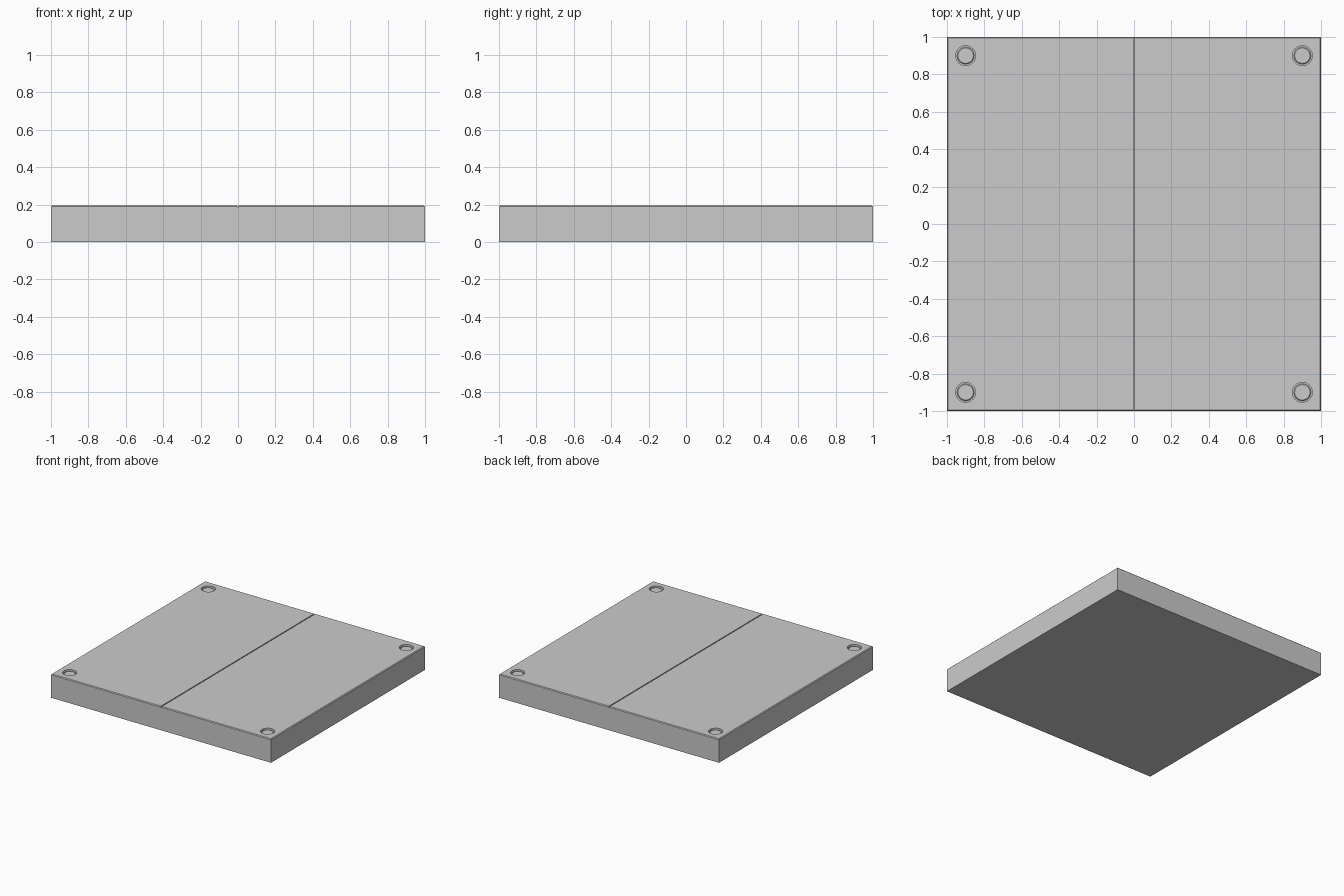
import bpy, bmesh
from math import cos, sin, tau

if "Cube" in bpy.data.objects:
    bpy.data.objects.remove(bpy.data.objects["Cube"])

TOP = 0.195


def add_object(name, bm):
    bmesh.ops.recalc_face_normals(bm, faces=bm.faces)
    mesh = bpy.data.meshes.new(name)
    bm.to_mesh(mesh)
    bm.free()
    obj = bpy.data.objects.new(name, mesh)
    bpy.context.collection.objects.link(obj)
    return obj


def box(name, size, centre, bevel=0.0):
    bm = bmesh.new()
    bmesh.ops.create_cube(bm, size=1)
    for v in bm.verts:
        v.co = [v.co[i] * size[i] + centre[i] for i in range(3)]
    if bevel:
        edges = [e for e in bm.edges if all(v.co.z > centre[2] for v in e.verts)]
        bmesh.ops.bevel(bm, geom=edges, offset=bevel, segments=1, affect='EDGES')
    return add_object(name, bm)


def lathe(name, profile, x, y, sides=32):
    """Closed solid turned from (radius, height) points."""
    bm = bmesh.new()
    rings = [[bm.verts.new((x + r * cos(tau * i / sides), y + r * sin(tau * i / sides), z))
              for i in range(sides)] for r, z in profile]
    for a, b in zip(rings, rings[1:]):
        for i in range(sides):
            j = (i + 1) % sides
            bm.faces.new((a[i], a[j], b[j], b[i]))
    bm.faces.new(rings[0])
    bm.faces.new(rings[-1])
    return add_object(name, bm)


def cut(target, cutter):
    mod = target.modifiers.new(cutter.name, 'BOOLEAN')
    mod.operation = 'DIFFERENCE'
    mod.solver = 'EXACT'
    mod.object = cutter
    cutter.hide_render = True
    cutter.display_type = 'WIRE'


# Square floor panel with a fine chamfer around the top
panel = box("floor_panel", (2, 2, TOP), (0, 0, TOP / 2), bevel=0.006)

# Seam across the middle of the top
cut(panel, box("seam_cutter", (0.008, 2.2, 0.02), (0, 0, TOP)))

# Corner recesses, each holding a bolt head
for sx in (-1, 1):
    for sy in (-1, 1):
        x, y = 0.9 * sx, 0.9 * sy
        cut(panel, lathe("recess_cutter", [(0.053, TOP - 0.022), (0.053, TOP + 0.05)], x, y))
        bolt = lathe("corner_bolt", [(0.046, TOP - 0.03), (0.046, TOP - 0.014),
                                     (0.041, TOP - 0.009)], x, y)
